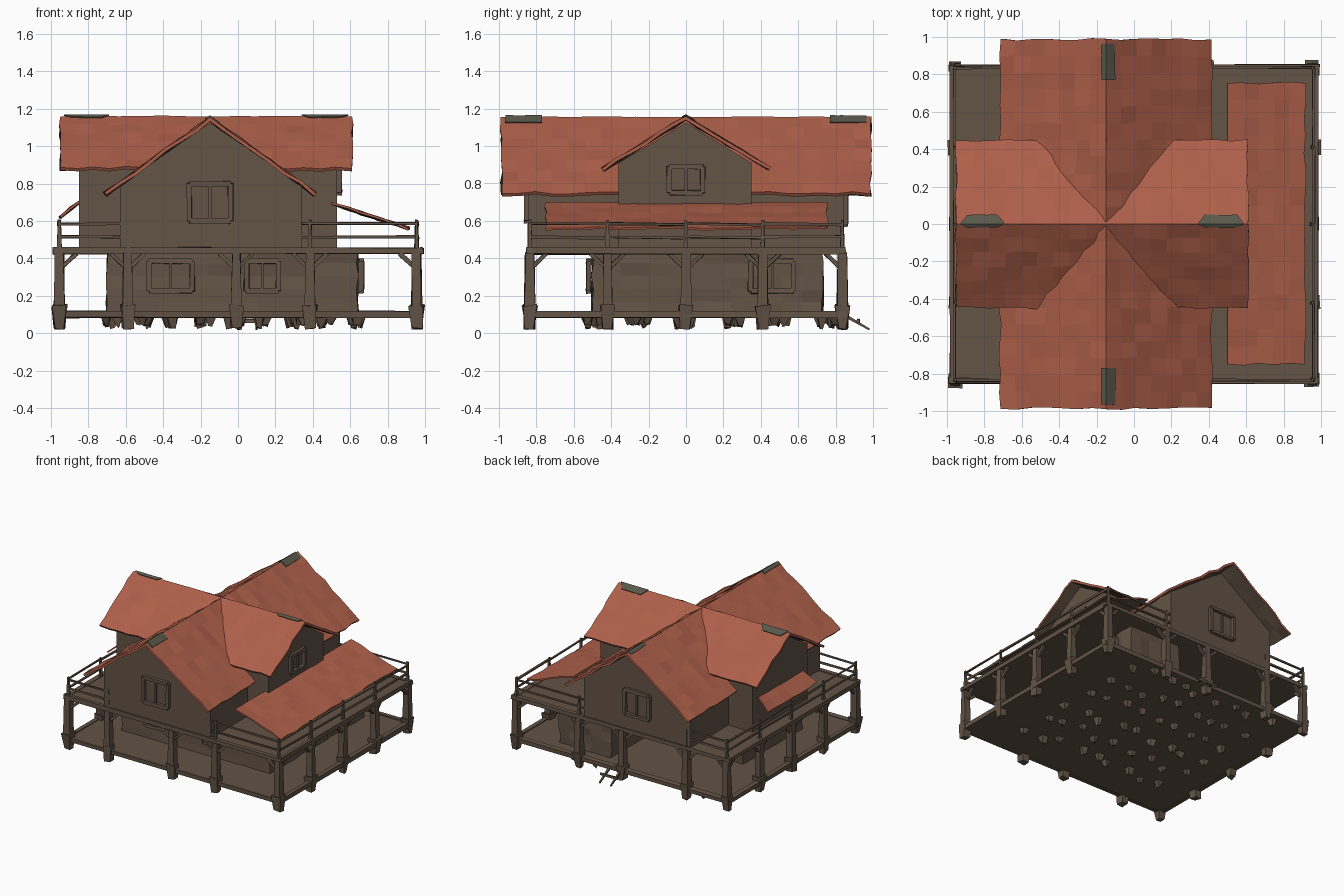
import bpy, bmesh, math, random
from mathutils import Vector, Matrix

if "Cube" in bpy.data.objects:
    bpy.data.objects.remove(bpy.data.objects["Cube"])

random.seed(7)


def material(name, rgb):
    m = bpy.data.materials.new(name)
    m.diffuse_color = (*rgb, 1)
    m.use_nodes = True
    m.node_tree.nodes["Principled BSDF"].inputs["Base Color"].default_value = m.diffuse_color
    return m


WOOD = material("weathered wood", (0.125, 0.088, 0.062))
TILE = material("red roof tile", (0.42, 0.115, 0.068))
MOSS = material("grey green ridge", (0.10, 0.098, 0.072))


def finish(bm, name, *mats):
    bmesh.ops.recalc_face_normals(bm, faces=bm.faces)
    me = bpy.data.meshes.new(name)
    bm.to_mesh(me)
    bm.free()
    for m in mats:
        me.materials.append(m)
    ob = bpy.data.objects.new(name, me)
    bpy.context.collection.objects.link(ob)
    return ob


def rough(verts, amount):
    for v in verts:
        v.co += Vector([random.uniform(-amount, amount) for _ in range(3)])


def beam(bm, a, b, w, end=None, jit=0.0):
    """Square bar from a to b, optionally with a different end width."""
    a, b = Vector(a), Vector(b)
    r = bmesh.ops.create_cone(bm, cap_ends=True, segments=4, radius1=w * 0.707,
                              radius2=(end or w) * 0.707, depth=(b - a).length)
    rot = (b - a).to_track_quat('Z', 'Y').to_matrix().to_4x4()
    mat = Matrix.Translation((a + b) / 2) @ rot @ Matrix.Rotation(math.pi / 4, 4, 'Z')
    bmesh.ops.transform(bm, matrix=mat, verts=r["verts"])
    rough(r["verts"], jit)


def box(bm, x, y, z):
    r = bmesh.ops.create_cube(bm, size=1)
    for v in r["verts"]:
        v.co = Vector([(p[0] + p[1]) / 2 + c * (p[1] - p[0]) for p, c in zip((x, y, z), v.co)])
    return r["verts"]


def prism(name, profile, lo, hi, along_y):
    """Extrude a (horizontal, z) outline along y or x."""
    bm = bmesh.new()
    place = (lambda h, t, z: (h, t, z)) if along_y else (lambda h, t, z: (t, h, z))
    rings = [[bm.verts.new(place(h, t, z)) for h, z in profile] for t in (lo, hi)]
    n = len(profile)
    bm.faces.new(rings[0])
    bm.faces.new(rings[1])
    for i in range(n):
        bm.faces.new((rings[0][i], rings[0][(i + 1) % n], rings[1][(i + 1) % n], rings[1][i]))
    return finish(bm, name, WOOD)


def roof_panel(name, a, b, c, d, nu, nv, thick=0.018, jit=0.007, top=TILE):
    """Uneven slab; a-b is the ridge edge, d-c the eave edge."""
    a, b, c, d = map(Vector, (a, b, c, d))
    normal = (b - a).cross(d - a).normalized()
    if normal.z < 0:
        normal.negate()
    bm = bmesh.new()
    layers = ([], [])
    for j in range(nv + 1):
        for i in range(nu + 1):
            u, v = i / nu, j / nv
            p = a.lerp(b, u).lerp(d.lerp(c, u), v)
            wob = Vector([random.uniform(-jit, jit) for _ in range(3)])
            if j == 0:
                wob = Vector((0, 0, random.uniform(-0.4, 0.4) * jit))
            layers[0].append(bm.verts.new(p + wob))
            layers[1].append(bm.verts.new(p + wob - normal * thick))
    w = nu + 1
    for side, verts in enumerate(layers):
        for j in range(nv):
            for i in range(nu):
                k = j * w + i
                f = bm.faces.new((verts[k], verts[k + 1], verts[k + w + 1], verts[k + w]))
                f.material_index = side
    edge = (list(range(nu)) + [j * w + nu for j in range(nv)]
            + [nv * w + i for i in range(nu, 0, -1)] + [j * w for j in range(nv, 0, -1)])
    for k, m in zip(edge, edge[1:] + edge[:1]):
        bm.faces.new((layers[0][k], layers[0][m], layers[1][m], layers[1][k]))
    return finish(bm, name, top, WOOD)


# Floor and balcony decks, with edge beams
for name, z0, z1 in (("porch_floor", 0.085, 0.11), ("balcony_floor", 0.425, 0.45)):
    bm = bmesh.new()
    box(bm, (-0.97, 0.97), (-0.84, 0.84), (z0, z1))
    for s in (-1, 1):
        beam(bm, (-0.99, s * 0.835, z1 - 0.01), (0.99, s * 0.835, z1 - 0.01), 0.035, jit=0.004)
        beam(bm, (s * 0.965, -0.85, z1 - 0.01), (s * 0.965, 0.85, z1 - 0.01), 0.035, jit=0.004)
    finish(bm, name, WOOD)

# Ground storey, with one wing reaching further back
bm = bmesh.new()
box(bm, (-0.70, 0.64), (-0.50, 0.25), (0.10, 0.44))
box(bm, (0.17, 0.64), (0.20, 0.73), (0.10, 0.44))
bmesh.ops.subdivide_edges(bm, edges=bm.edges[:], cuts=4, use_grid_fill=True)
rough(bm.verts, 0.008)
finish(bm, "ground_storey", WOOD)

# Upper storey: two crossing gabled blocks
RX, RZ = -0.15, 1.155
prism("long_upper_walls", [(-0.63, 0.43), (0.34, 0.43), (0.34, 0.79), (RX, 1.125), (-0.63, 0.79)],
      -0.84, 0.84, True)
prism("cross_upper_walls", [(-0.36, 0.43), (0.35, 0.43), (0.35, 0.91), (0, 1.125), (-0.36, 0.91)],
      -0.85, 0.53, False)

# Crossing roofs with ridge caps at the four ends
for s, side in ((-1, "left"), (1, "right")):
    ex = RX + s * 0.567
    roof_panel(f"long_roof_{side}", (RX, -0.99, RZ), (RX, 0.99, RZ), (ex, 0.985, 0.75),
               (ex, -0.985, 0.75), 22, 7)
for s, side in ((-1, "front"), (1, "back")):
    roof_panel(f"cross_roof_{side}", (-0.95, 0, RZ + 0.005), (0.61, 0, RZ + 0.005),
               (0.61, s * 0.45, 0.885), (-0.95, s * 0.45, 0.885), 18, 6)
    y0, y1 = s * 0.77, s * 0.965
    for t, w in ((-1, 0.025), (1, 0.05)):
        roof_panel(f"long_ridge_patch_{side}", (RX, y0, RZ + 0.009), (RX, y1, RZ + 0.009),
                   (RX + t * w, y1, RZ + 0.009 - w * 0.71), (RX + t * w, y0, RZ + 0.009 - w * 0.71),
                   3, 1, 0.007, 0.002, MOSS)
for x0, x1 in ((-0.93, -0.69), (0.34, 0.59)):
    for t, w in ((-1, 0.02), (1, 0.05)):
        roof_panel("cross_ridge_patch", (x0, 0, RZ + 0.014), (x1, 0, RZ + 0.014),
                   (x1 - 0.04, t * w, RZ + 0.014 - w * 0.6), (x0 + 0.04, t * w, RZ + 0.014 - w * 0.6),
                   3, 1, 0.007, 0.002, MOSS)

# Lean-to roof over the right balcony and small awning on the left
roof_panel("lean_to_roof", (0.50, -0.75, 0.70), (0.50, 0.755, 0.70), (0.915, 0.755, 0.565),
           (0.915, -0.75, 0.565), 16, 5, 0.012, 0.006)
roof_panel("left_awning", (-0.83, -0.30, 0.72), (-0.83, 0.27, 0.72), (-0.955, 0.30, 0.625),
           (-0.955, -0.34, 0.625), 6, 2, 0.012, 0.006)

# Posts with flared feet, knee braces and railing posts
spots = [(x, s * 0.835, 0) for s in (-1, 1) for x in (-0.955, -0.59, -0.01, 0.385, 0.955)]
spots += [(s * 0.955, y, 1) for s in (-1, 1) for y in (-0.42, 0.0, 0.41)]
posts, rails = bmesh.new(), bmesh.new()
for x, y, side in spots:
    beam(posts, (x, y, 0.10), (x, y, 0.43), 0.058, 0.045, 0.004)
    beam(posts, (x, y, 0.025), (x, y, 0.15), 0.05, 0.075, 0.008)
    for t in (-1, 1):
        dx, dy = (0, t * 0.09) if side else (t * 0.09, 0)
        if abs(x + dx) < 0.97:
            beam(posts, (x, y, 0.34), (x + dx, y + dy, 0.425), 0.02, jit=0.003)
    if abs(x) > 0.9:
        for t in (-1, 1):
            if not side and y * t < 0:
                beam(posts, (x, y, 0.34), (x, y + t * 0.09, 0.425), 0.02, jit=0.003)
    if side or abs(x) > 0.35:
        beam(rails, (x, y, 0.44), (x, y, 0.605), 0.022, 0.014, 0.003)
finish(posts, "porch_posts", WOOD)

# Railing bars around the balcony
for z in (0.515, 0.585):
    for s in (-1, 1):
        ys = [-0.835, -0.42, 0, 0.41, 0.835]
        for y0, y1 in zip(ys, ys[1:]):
            beam(rails, (s * 0.96, y0, z), (s * 0.96, y1, z + random.uniform(-0.01, 0.01)), 0.013, jit=0.003)
        beam(rails, (-0.96, s * 0.835, z), (-0.63, s * 0.835, z), 0.013, jit=0.003)
        beam(rails, (0.34, s * 0.835, z), (0.96, s * 0.835, z), 0.013, jit=0.003)
finish(rails, "balcony_railing", WOOD)

# Foundation stubs under the house
bm = bmesh.new()
for i in range(9):
    for j in range(6):
        x = -0.68 + i * 0.165 + random.uniform(-0.04, 0.04)
        y = -0.50 + j * 0.25 + random.uniform(-0.05, 0.05)
        beam(bm, (x, y, random.uniform(0.025, 0.05)), (x, y, 0.09), 0.022, 0.055, 0.008)
finish(bm, "foundation_stubs", WOOD)


# Windows: frame, pane and mullion standing slightly off the wall
def window(name, centre, w, h, axis, out):
    bm = bmesh.new()
    c = Vector(centre)
    u = Vector((1, 0, 0)) if axis == 'y' else Vector((0, 1, 0))
    n = Vector((0, out, 0)) if axis == 'y' else Vector((out, 0, 0))
    up = Vector((0, 0, 1))
    c += n * 0.012
    for s in (-1, 1):
        beam(bm, c + u * s * w / 2 - up * h / 2, c + u * s * w / 2 + up * h / 2, 0.026, jit=0.003)
        beam(bm, c - u * w / 2 + up * s * h / 2, c + u * w / 2 + up * s * h / 2, 0.026, jit=0.003)
    beam(bm, c - up * h / 2, c + up * h / 2, 0.014)
    finish(bm, name, WOOD)


window("front_window_left", (-0.36, -0.508, 0.305), 0.23, 0.16, 'y', -1)
window("front_window_right", (0.13, -0.508, 0.305), 0.17, 0.16, 'y', -1)
window("right_window", (0.648, 0.46, 0.305), 0.23, 0.16, 'x', 1)
window("front_gable_window", (-0.15, -0.84, 0.70), 0.22, 0.20, 'y', -1)
window("back_gable_window", (-0.15, 0.84, 0.68), 0.22, 0.20, 'y', 1)
window("right_gable_window", (0.53, 0.0, 0.82), 0.18, 0.14, 'x', 1)

# Loose step boards at the back
bm = bmesh.new()
for x in (0.0, 0.10):
    beam(bm, (x, 0.84, 0.10), (x, 0.98, 0.02), 0.018, 0.01)
beam(bm, (-0.03, 0.92, 0.065), (0.13, 0.92, 0.065), 0.02, jit=0.005)
finish(bm, "back_steps", WOOD)
